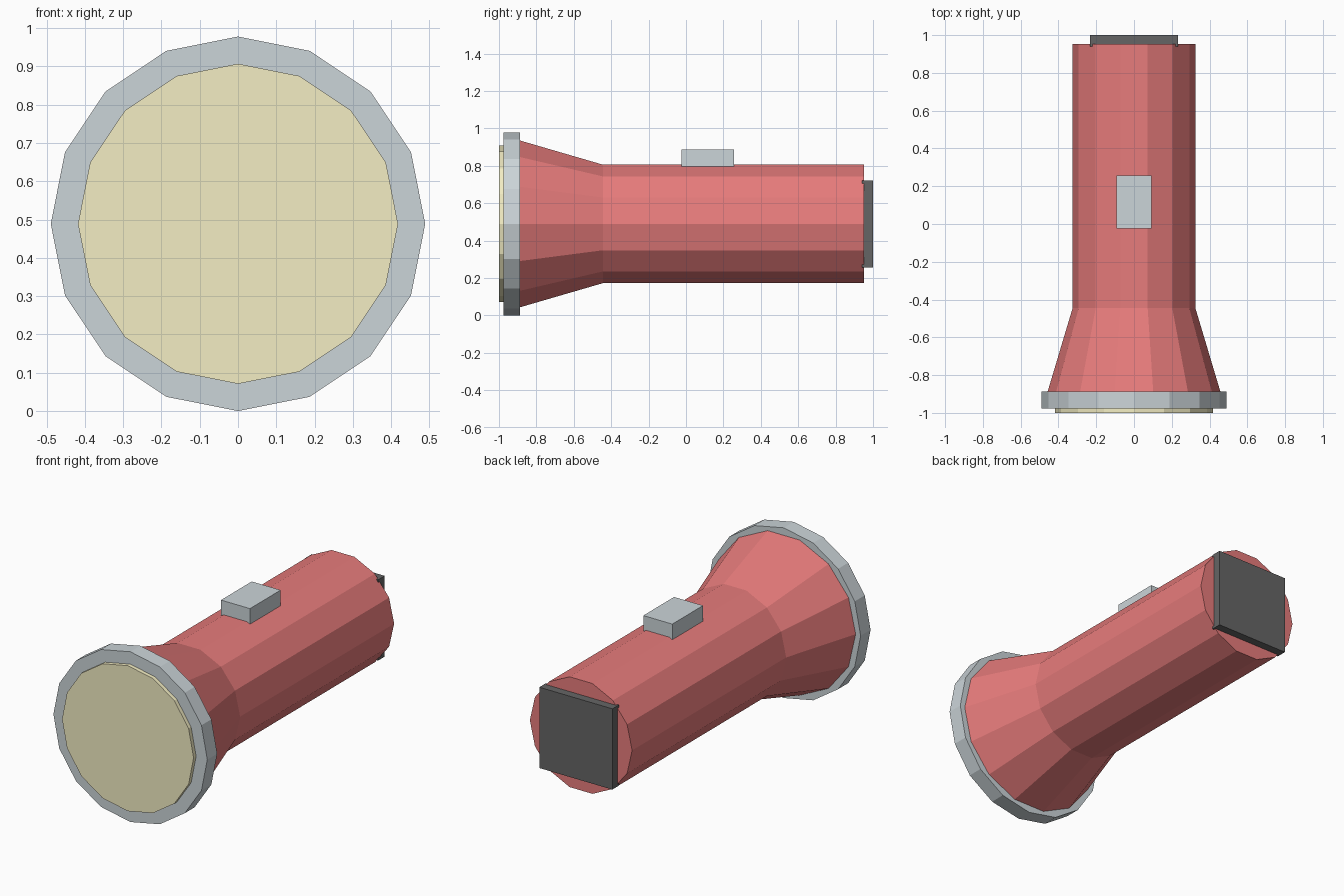
import bpy, bmesh
from math import cos, sin, tau

if "Cube" in bpy.data.objects:
    bpy.data.objects.remove(bpy.data.objects["Cube"])

AXIS_Z = 0.489  # height of the torch's long axis


def material(name, rgb):
    m = bpy.data.materials.new(name)
    m.diffuse_color = (*rgb, 1)
    m.use_nodes = True
    m.node_tree.nodes["Principled BSDF"].inputs["Base Color"].default_value = m.diffuse_color
    return m


def add_object(name, bm, mat):
    bmesh.ops.recalc_face_normals(bm, faces=bm.faces[:])
    mesh = bpy.data.meshes.new(name)
    bm.to_mesh(mesh)
    bm.free()
    mesh.materials.append(mat)
    obj = bpy.data.objects.new(name, mesh)
    bpy.context.collection.objects.link(obj)
    return obj


def lathe(name, profile, sides, mat):
    """Closed flat-sided solid around the y axis from (y, radius) points."""
    bm = bmesh.new()
    rings = [[bm.verts.new((r * cos(tau * i / sides), y, AXIS_Z + r * sin(tau * i / sides)))
              for i in range(sides)] for y, r in profile]
    for a, b in zip(rings, rings[1:]):
        for i in range(sides):
            j = (i + 1) % sides
            bm.faces.new((a[i], a[j], b[j], b[i]))
    bm.faces.new(rings[0])
    bm.faces.new(rings[-1])
    return add_object(name, bm, mat)


def box(name, lo, hi, mat):
    bm = bmesh.new()
    bmesh.ops.create_cube(bm, size=1)
    for v in bm.verts:
        v.co = [(a + b) / 2 + c * (b - a) for a, b, c in zip(lo, hi, v.co)]
    return add_object(name, bm, mat)


red = material("red_plastic", (0.8, 0.2, 0.2))
metal = material("metal", (0.6, 0.66, 0.69))
yellow = material("lens_yellow", (0.9, 0.85, 0.55))
black = material("black_rubber", (0.13, 0.13, 0.13))

# Handle flaring into the reflector head
lathe("body", [(-0.9, 0.461), (-0.445, 0.325), (0.953, 0.325)], 14, red)
# Bezel ring and lens at the front
lathe("bezel", [(-0.977, 0.489), (-0.887, 0.489)], 16, metal)
lathe("lens", [(-1.0, 0.418), (-0.96, 0.418)], 16, yellow)
# Sliding switch on top and square tail cap
box("switch", (-0.092, -0.023, 0.795), (0.092, 0.256, 0.886), metal)
box("tail_cap", (-0.232, 0.94, AXIS_Z - 0.232), (0.232, 1.0, AXIS_Z + 0.232), black)
